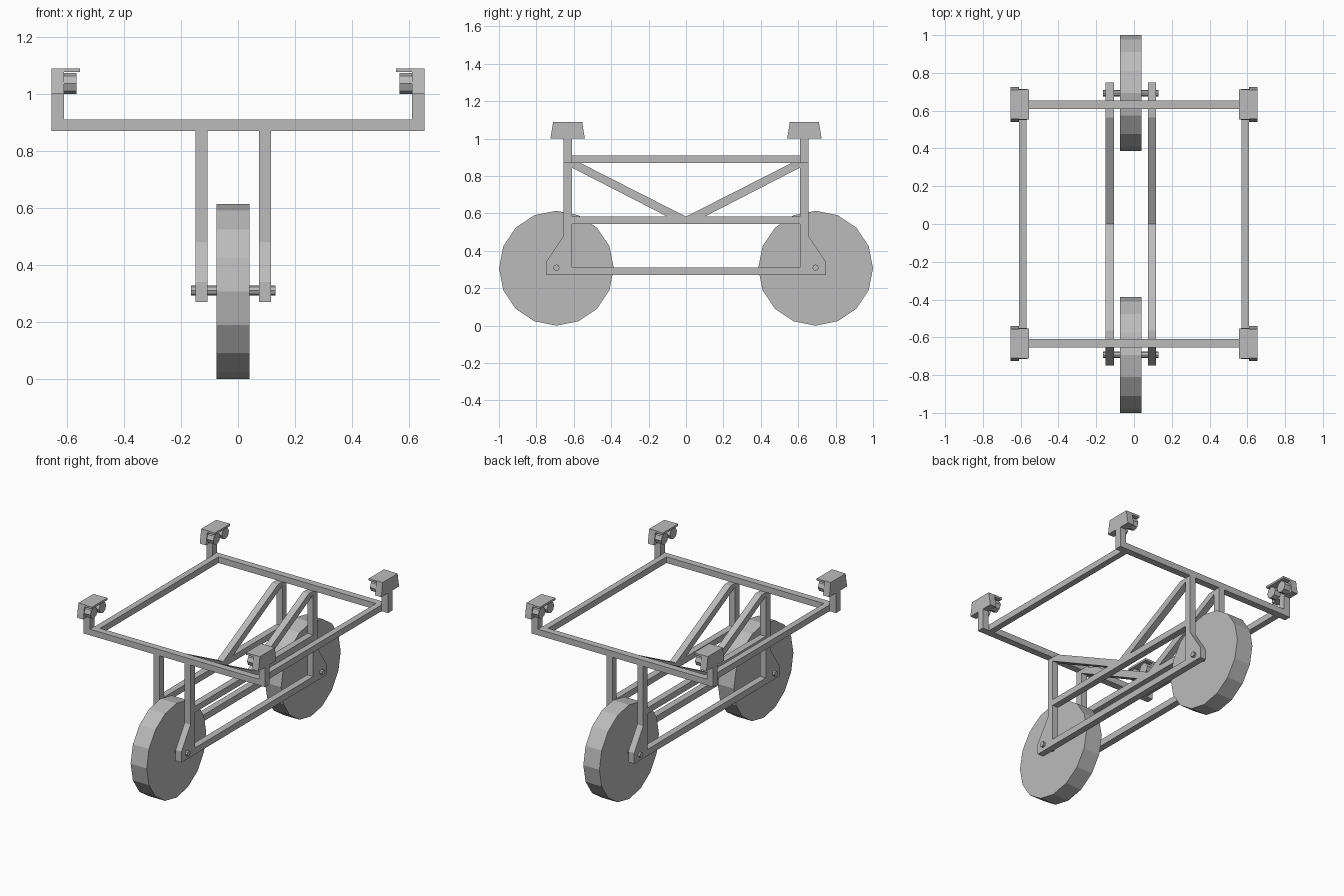
import bpy, bmesh, math

cube = bpy.data.objects.get("Cube")
if cube:
    bpy.data.objects.remove(cube)

GREY = (0.5, 0.5, 0.5, 1)
metal = bpy.data.materials.new("grey metal")
metal.use_nodes = True
metal.diffuse_color = GREY
metal.node_tree.nodes["Principled BSDF"].inputs["Base Color"].default_value = GREY

MID = -0.017      # centre plane of the wheels and their fork
POST_IN, POST_OUT = 0.61, 0.655


def finish(name, bm):
    bmesh.ops.recalc_face_normals(bm, faces=bm.faces)
    mesh = bpy.data.meshes.new(name)
    bm.to_mesh(mesh)
    bm.free()
    mesh.materials.append(metal)
    obj = bpy.data.objects.new(name, mesh)
    bpy.context.collection.objects.link(obj)
    return obj


def prism(name, x0, x1, profile):
    """Extrude a (y, z) profile along x."""
    bm = bmesh.new()
    face = bm.faces.new([bm.verts.new((x0, y, z)) for y, z in profile])
    out = bmesh.ops.extrude_face_region(bm, geom=[face])
    verts = [v for v in out["geom"] if isinstance(v, bmesh.types.BMVert)]
    bmesh.ops.translate(bm, vec=(x1 - x0, 0, 0), verts=verts)
    return finish(name, bm)


def bar(name, x0, x1, y0, y1, z0, z1):
    return prism(name, x0, x1, [(y0, z0), (y1, z0), (y1, z1), (y0, z1)])


def disc(name, x0, x1, y, z, radius, sides):
    """Flat-sided cylinder lying along x."""
    steps = [2 * math.pi * i / sides for i in range(sides)]
    return prism(name, x0, x1, [(y + radius * math.cos(a), z + radius * math.sin(a)) for a in steps])


for end, s in (("front", -1), ("back", 1)):
    # Wheel and axle
    disc(end + "_wheel", MID - 0.058, MID + 0.058, s * 0.693, 0.307, 0.307, 16)
    disc(end + "_axle", MID - 0.148, MID + 0.148, s * 0.693, 0.31, 0.017, 8)
    # Cross bar of the top frame
    bar(end + "_cross_bar", -POST_OUT, POST_OUT, s * POST_IN, s * POST_OUT, 0.87, 0.91)

for side, m in (("right", -1), ("left", 1)):
    # Side bar of the top frame
    bar(side + "_top_bar", m * 0.568, m * 0.608, -POST_IN, POST_IN, 0.87, 0.91)

    # Side truss: two rails, and at each end a leg and a diagonal brace
    x0, x1 = MID + m * 0.09, MID + m * 0.133
    bar(side + "_lower_rail", x0, x1, -POST_IN, POST_IN, 0.27, 0.312)
    bar(side + "_middle_rail", x0, x1, -POST_IN, POST_IN, 0.543, 0.583)
    leg = [(POST_IN, 0.27), (0.748, 0.27), (0.748, 0.34), (POST_OUT, 0.48),
           (POST_OUT, 0.87), (POST_IN, 0.87)]
    brace = [(POST_IN, 0.87), (0.565, 0.87), (0, 0.583), (0.1, 0.583), (POST_IN, 0.845)]
    for end, s in (("front", -1), ("back", 1)):
        name = end + "_" + side
        prism(name + "_leg", x0, x1, [(s * y, z) for y, z in leg])
        prism(name + "_brace", x0, x1, [(s * y, z) for y, z in brace])

        # Corner post with a tapered clamp head, top lip and two rollers
        c = s * 0.633
        bar(name + "_post", m * POST_IN, m * POST_OUT, s * POST_IN, s * POST_OUT, 0.9, 1.0)
        prism(name + "_clamp_head", m * POST_IN, m * POST_OUT,
              [(c - 0.092, 1.0), (c + 0.092, 1.0), (c + 0.077, 1.09), (c - 0.077, 1.09)])
        bar(name + "_clamp_lip", m * 0.555, m * POST_IN, c - 0.079, c + 0.079, 1.077, 1.09)
        for i, offset in enumerate((-0.045, 0.045)):
            disc(f"{name}_roller_{i + 1}", m * 0.566, m * POST_IN, c + offset, 1.037, 0.037, 8)
